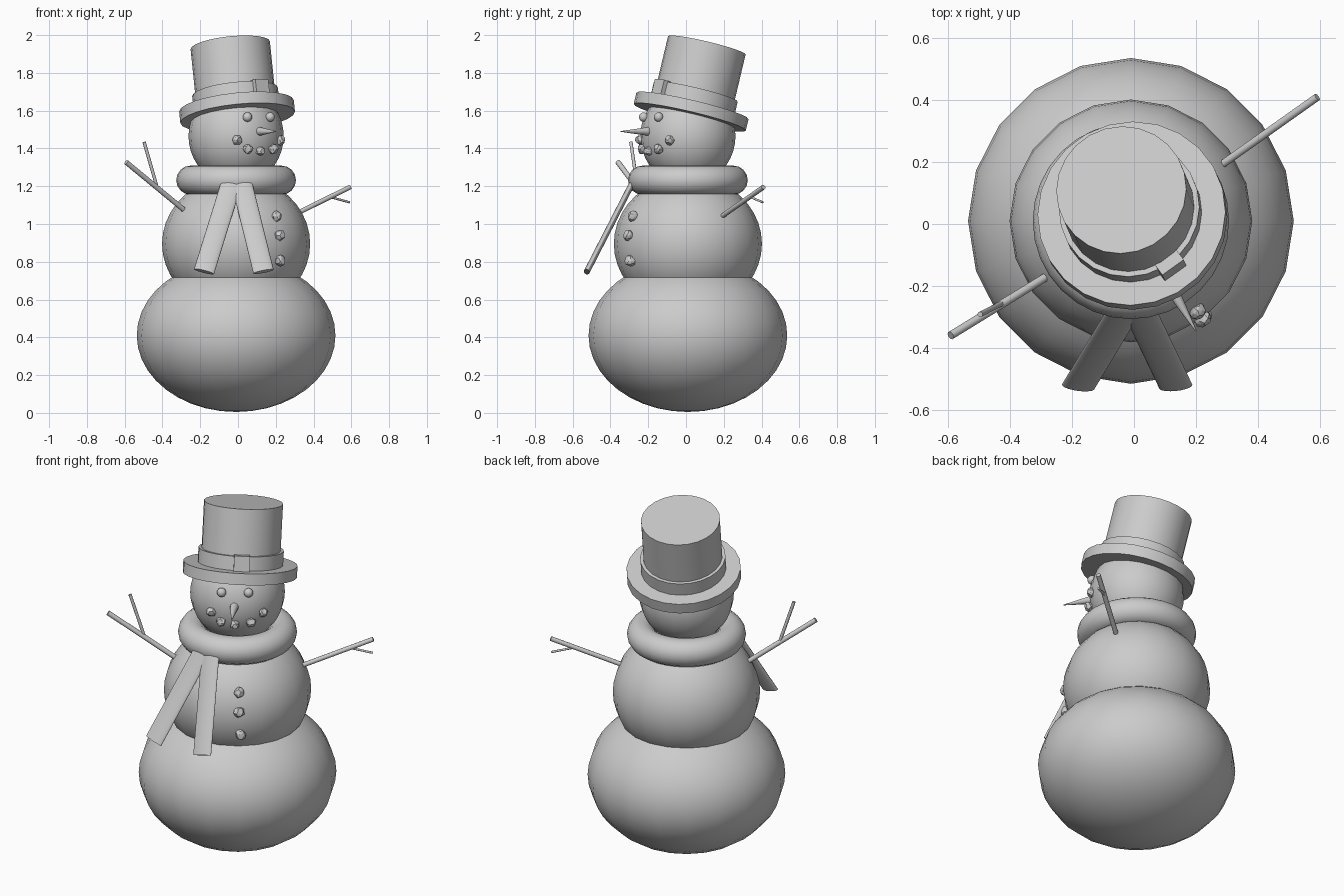
import bpy, math, random
from mathutils import Vector, Matrix

if "Cube" in bpy.data.objects:
    bpy.data.objects.remove(bpy.data.objects["Cube"])

random.seed(4)
CX, CY = -0.01, 0.01


def finish(name, angle=40):
    ob = bpy.context.object
    ob.name = name
    bpy.ops.object.shade_smooth_by_angle(angle=math.radians(angle))
    return ob


def ball(name, loc, scale, seg=20, rings=20):
    bpy.ops.mesh.primitive_uv_sphere_add(segments=seg, ring_count=rings, radius=1, location=loc)
    bpy.context.object.scale = scale
    return finish(name)


def rod(name, a, b, r1, r2, sides=10):
    a, b = Vector(a), Vector(b)
    d = b - a
    bpy.ops.mesh.primitive_cone_add(vertices=sides, radius1=r1, radius2=r2, depth=d.length,
                                    location=(a + b) / 2)
    ob = bpy.context.object
    ob.rotation_mode = 'QUATERNION'
    ob.rotation_quaternion = d.to_track_quat('Z', 'Y')
    return finish(name, 50)


def stone(name, loc, r):
    # faceted lump of coal
    bpy.ops.mesh.primitive_ico_sphere_add(subdivisions=2, radius=r, location=loc)
    ob = bpy.context.object
    ob.name = name
    for v in ob.data.vertices:
        v.co *= random.uniform(0.82, 1.12)


# snow body
ball("bottom_snowball", (CX, CY, 0.41), (0.526, 0.526, 0.405))
ball("middle_snowball", (CX, CY, 0.895), (0.392, 0.392, 0.36))
ball("head", (CX, CY, 1.465), (0.252, 0.252, 0.26))

# scarf ring and two hanging tails
bpy.ops.mesh.primitive_torus_add(major_segments=32, minor_segments=16, major_radius=0.24,
                                 minor_radius=0.077, location=(CX, CY, 1.232))
finish("scarf_ring", 60)
for name, top, end in (("scarf_tail_left", (-0.035, -0.285, 1.215), (-0.18, -0.525, 0.748)),
                       ("scarf_tail_right", (0.02, -0.285, 1.215), (0.135, -0.525, 0.748))):
    a, b = Vector(top), Vector(end)
    z = (a - b).normalized()
    y = z.cross(Vector((1, 0, 0))).normalized()
    x = y.cross(z)
    bpy.ops.mesh.primitive_cylinder_add(vertices=20, radius=1, depth=1)
    rot = Matrix((x, y, z)).transposed().to_4x4()
    bpy.context.object.matrix_world = (Matrix.Translation((a + b) / 2) @ rot
                                       @ Matrix.Diagonal((0.055, 0.016, (a - b).length, 1)))
    finish(name, 60)

# face, turned 30 degrees to the side
for i, (x, y) in enumerate(((0.05, -0.224), (0.17, -0.145))):
    ball(f"eye_{i}", (x, y, 1.566), (0.025,) * 3, 12, 8)
rod("carrot_nose", (0.105, -0.18, 1.49), (0.2, -0.345, 1.49), 0.026, 0.002, 12)
for i, p in enumerate(((-0.005, -0.243, 1.444), (0.053, -0.232, 1.397), (0.12, -0.198, 1.386),
                       (0.187, -0.146, 1.397), (0.222, -0.085, 1.444))):
    stone(f"mouth_stone_{i}", p, 0.026)
for i, p in enumerate(((0.206, -0.28, 1.04), (0.222, -0.305, 0.94), (0.224, -0.295, 0.804))):
    stone(f"button_{i}", p, 0.029)

# stick arms with twigs
rod("arm_right", (0.26, 0.175, 1.03), (0.592, 0.41, 1.195), 0.013, 0.013)
rod("twig_right", (0.48, 0.335, 1.145), (0.59, 0.407, 1.115), 0.006, 0.006)
rod("arm_left", (-0.25, -0.15, 1.045), (-0.592, -0.36, 1.327), 0.014, 0.014)
rod("twig_left", (-0.43, -0.258, 1.2), (-0.497, -0.292, 1.434), 0.009, 0.009)

# tilted top hat
axis = Vector((-0.036, 0.083, 0.35)).normalized()
hat = (Matrix.Translation((-0.005, 0.027, 1.595))
       @ Vector((0, 0, 1)).rotation_difference(axis).to_matrix().to_4x4())
for name, r, z0, z1 in (("hat_brim", 0.305, -0.031, 0.031), ("hat_crown", 0.211, 0.0, 0.362),
                        ("hat_band", 0.228, 0.02, 0.108)):
    bpy.ops.mesh.primitive_cylinder_add(vertices=24, radius=r, depth=z1 - z0)
    bpy.context.object.matrix_world = hat @ Matrix.Translation((0, 0, (z0 + z1) / 2))
    finish(name)
bpy.ops.mesh.primitive_cube_add(size=1)
bpy.context.object.matrix_world = (hat @ Matrix.Rotation(math.radians(36), 4, 'Z')
                                   @ Matrix.Translation((0, -0.225, 0.072))
                                   @ Matrix.Diagonal((0.085, 0.045, 0.085, 1)))
bpy.context.object.name = "hat_buckle"
